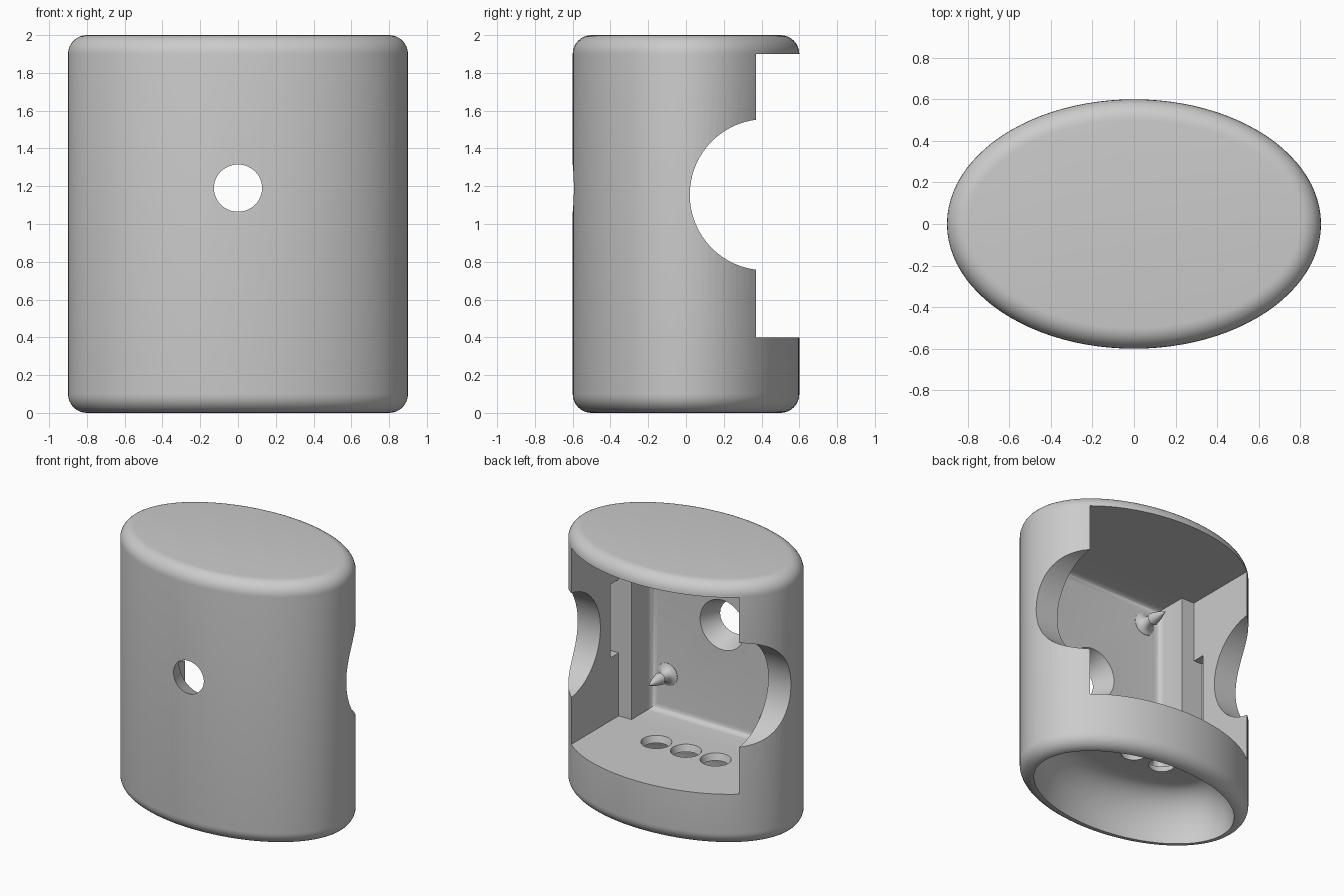
import bpy, bmesh, math
from mathutils import Matrix

cube = bpy.data.objects.get("Cube")
if cube:
    bpy.data.objects.remove(cube, do_unlink=True)

grey = bpy.data.materials.new("plain grey")
grey.use_nodes = True
grey.diffuse_color = (0.6, 0.6, 0.6, 1)
grey.node_tree.nodes["Principled BSDF"].inputs["Base Color"].default_value = (0.6, 0.6, 0.6, 1)


def make_object(name, bm):
    bmesh.ops.recalc_face_normals(bm, faces=bm.faces)
    mesh = bpy.data.meshes.new(name)
    bm.to_mesh(mesh)
    bm.free()
    mesh.materials.append(grey)
    obj = bpy.data.objects.new(name, mesh)
    bpy.context.collection.objects.link(obj)
    return obj


def loft(name, rings, sides, matrix=Matrix()):
    """Stack of ellipses (rx, ry, z), capped at both ends."""
    bm = bmesh.new()
    loops = []
    for rx, ry, z in rings:
        angles = [2 * math.pi * i / sides for i in range(sides)]
        loops.append([bm.verts.new((rx * math.cos(a), ry * math.sin(a), z)) for a in angles])
    for low, high in zip(loops, loops[1:]):
        for i in range(sides):
            j = (i + 1) % sides
            bm.faces.new((low[i], low[j], high[j], high[i]))
    bm.faces.new(loops[0][::-1])
    bm.faces.new(loops[-1])
    bm.transform(matrix)
    return make_object(name, bm)


def box(name, centre, size):
    bm = bmesh.new()
    bmesh.ops.create_cube(bm, size=1)
    bm.transform(Matrix.Translation(centre) @ Matrix.Diagonal((*size, 1)))
    return make_object(name, bm)


def cut(target, cutter):
    mod = target.modifiers.new("cut", 'BOOLEAN')
    mod.operation = 'DIFFERENCE'
    mod.solver = 'EXACT'
    mod.object = cutter
    bpy.context.view_layer.objects.active = target
    bpy.ops.object.modifier_apply(modifier=mod.name)
    bpy.data.objects.remove(cutter, do_unlink=True)


def smooth(obj):
    bpy.ops.object.select_all(action='DESELECT')
    obj.select_set(True)
    bpy.context.view_layer.objects.active = obj
    bpy.ops.object.shade_smooth_by_angle(angle=math.radians(32))


along_x = Matrix.Rotation(math.pi / 2, 4, 'Y')
along_y = Matrix.Rotation(-math.pi / 2, 4, 'X')

# Oval shell with rounded rims
R, STEPS = 0.1, 8
rings = []
for i in range(STEPS + 1):
    a = math.pi / 2 * i / STEPS
    inset = R * (1 - math.sin(a))
    rings.append((0.9 - inset, 0.6 - inset, R * (1 - math.cos(a))))
rings += [(rx, ry, 2 - z) for rx, ry, z in reversed(rings)]
shell = loft("oval_shell", rings, 96)

# Rear chamber, stepped at the sides and filleted around its inner wall
half = [(0.708, 1), (0.708, -0.2), (0.6, -0.2), (0.6, -0.44)]
outline = half + [(-x, y) for x, y in reversed(half)]
bm = bmesh.new()
base = bm.faces.new([bm.verts.new((x, y, 0.4)) for x, y in outline])
extruded = bmesh.ops.extrude_face_region(bm, geom=[base])["geom"]
bmesh.ops.translate(bm, vec=(0, 0, 1.5), verts=[g for g in extruded if isinstance(g, bmesh.types.BMVert)])
bmesh.ops.recalc_face_normals(bm, faces=bm.faces)
inner = [e for e in bm.edges if all(v.co.y < -0.43 for v in e.verts)]
bmesh.ops.bevel(bm, geom=inner, offset=0.05, segments=6, profile=0.5, affect='EDGES')
cut(shell, make_object("chamber_cutter", bm))

# Round side openings
cut(shell, loft("side_cutter", [(0.4, 0.4, -1.2), (0.4, 0.4, 1.2)], 96,
                Matrix.Translation((0, 0.42, 1.155)) @ along_x))

# Front hole, flaring inwards
cut(shell, loft("front_cutter", [(0.085, 0.085, -0.7), (0.125, 0.125, -0.6), (0.19, 0.19, -0.438),
                                 (0.19, 0.19, -0.3)], 48,
                Matrix.Translation((0, 0, 1.19)) @ along_y))

# Slots in the side walls
for side in (-1, 1):
    cut(shell, box("slot_cutter", (side * 0.72, -0.15, 1.16), (0.12, 0.1, 0.56)))

# Domed hollow under the floor
dome = [(0.8, 0.5, -0.1)]
for i in range(11):
    a = math.pi / 2 * i / 10
    inset = 0.25 * (1 - math.cos(a))
    dome.append((0.8 - inset, 0.5 - inset, 0.35 * math.sin(a)))
cut(shell, loft("hollow_cutter", dome, 96))

# Three floor holes
for x in (-0.25, 0, 0.25):
    cut(shell, loft("floor_hole_cutter", [(0.085, 0.085, 0.25), (0.09, 0.09, 0.35), (0.115, 0.115, 0.42)],
                    40, Matrix.Translation((x, 0, 0))))
smooth(shell)

# Pointed pins with flared feet on the inner wall
pin = [(0.09, -0.46), (0.085, -0.438), (0.06, -0.43), (0.042, -0.41), (0.033, -0.38),
       (0.033, -0.35), (0.045, -0.35), (0.03, -0.29), (0.003, -0.22)]
for x, side in ((-0.465, "right"), (0.465, "left")):
    for z, level in ((0.69, "lower"), (1.75, "upper")):
        smooth(loft(f"{level}_{side}_pin", [(r, r, y) for r, y in pin], 24,
                    Matrix.Translation((x, 0, z)) @ along_y))
